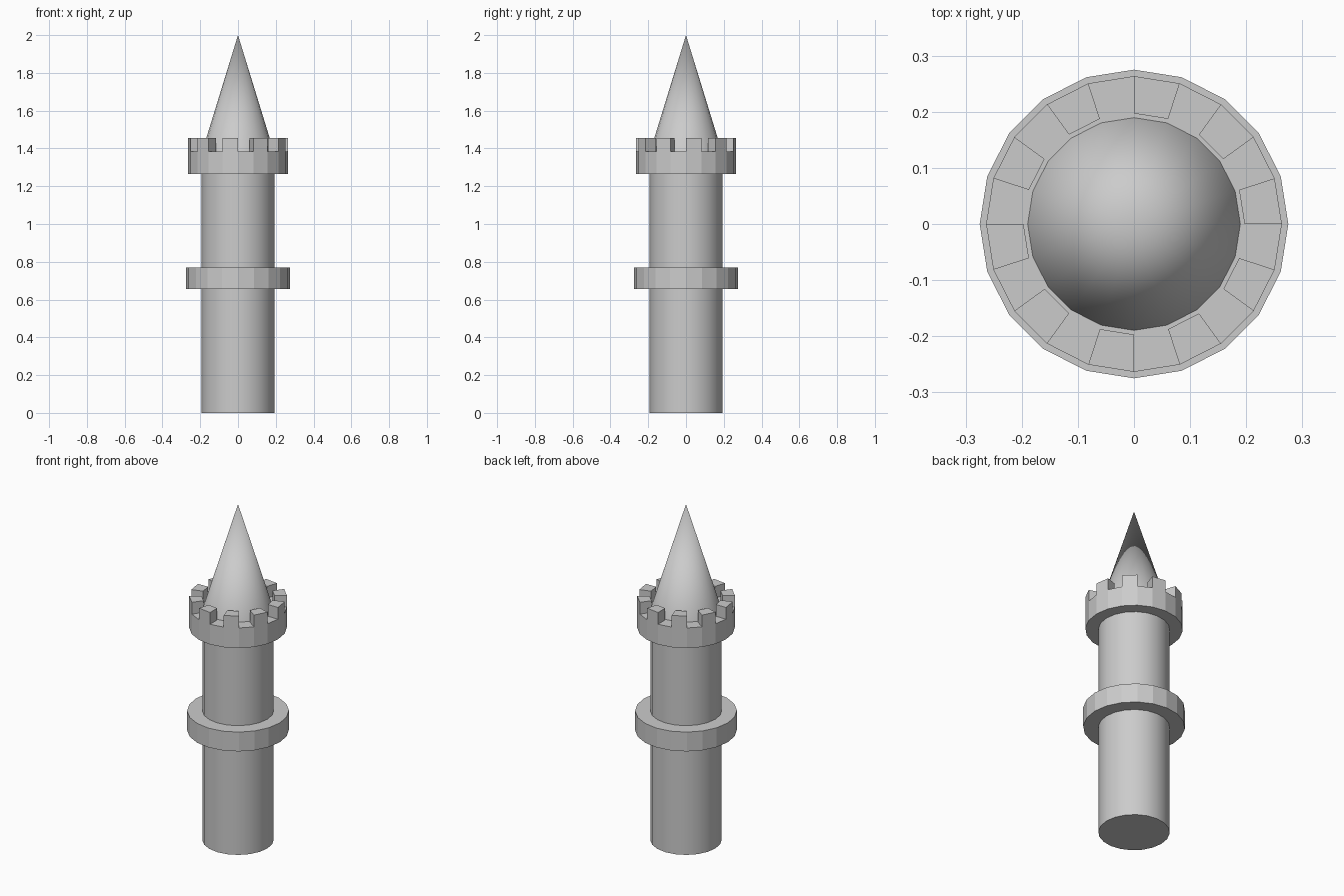
import bpy, bmesh
from math import cos, sin, pi, radians

if "Cube" in bpy.data.objects:
    bpy.data.objects.remove(bpy.data.objects["Cube"])

SIDES = 20
STEP = 2 * pi / SIDES


def lathe(name, profile, smooth=False, closed=False, raise_ring=None, height=0):
    """Revolve (radius, z) points; optionally extrude every other face of one ring."""
    bm = bmesh.new()
    rings = []
    for r, z in profile:
        if r == 0:
            rings.append([bm.verts.new((0, 0, z))] * SIDES)
        else:
            rings.append([bm.verts.new((r * cos(i * STEP), r * sin(i * STEP), z))
                          for i in range(SIDES)])
    pairs = list(zip(rings, rings[1:]))
    if closed:
        pairs.append((rings[-1], rings[0]))
    raised = []
    for k, (a, b) in enumerate(pairs):
        for i in range(SIDES):
            j = (i + 1) % SIDES
            corners = list(dict.fromkeys((a[i], a[j], b[j], b[i])))
            face = bm.faces.new(corners)
            if k == raise_ring and i % 2 == 0:
                raised.append(face)
    if raised:
        result = bmesh.ops.extrude_face_region(bm, geom=raised)
        verts = [g for g in result["geom"] if isinstance(g, bmesh.types.BMVert)]
        bmesh.ops.translate(bm, verts=verts, vec=(0, 0, height))
        bmesh.ops.delete(bm, geom=[f for f in raised if f.is_valid], context="FACES_ONLY")
    bmesh.ops.recalc_face_normals(bm, faces=bm.faces)
    mesh = bpy.data.meshes.new(name)
    bm.to_mesh(mesh)
    bm.free()
    obj = bpy.data.objects.new(name, mesh)
    bpy.context.collection.objects.link(obj)
    if smooth:
        bpy.ops.object.select_all(action="DESELECT")
        obj.select_set(True)
        bpy.context.view_layer.objects.active = obj
        bpy.ops.object.shade_smooth_by_angle(angle=radians(30))
    return obj


SHAFT_R, BAND_R, CROWN_R, ROOF_R = 0.193, 0.275, 0.2635, 0.1895
FLOOR_Z = 1.385

# Round tower shaft with a closed foot
lathe("tower_shaft", [(0, 0), (SHAFT_R, 0), (SHAFT_R, 1.265)], smooth=True)

# Projecting band around the middle
lathe("middle_band", [(SHAFT_R, 0.655), (BAND_R, 0.655),
                      (BAND_R, 0.77), (SHAFT_R, 0.77)], closed=True)

# Crown drum, with alternate wall-top faces raised into ten merlons
lathe("battlement_crown", [(SHAFT_R, 1.265), (CROWN_R, 1.265), (CROWN_R, FLOOR_Z),
                           (0.197, FLOOR_Z), (ROOF_R, FLOOR_Z)],
      raise_ring=2, height=0.07)

# Pointed roof
lathe("cone_roof", [(ROOF_R, FLOOR_Z), (0, 2)], smooth=True)
